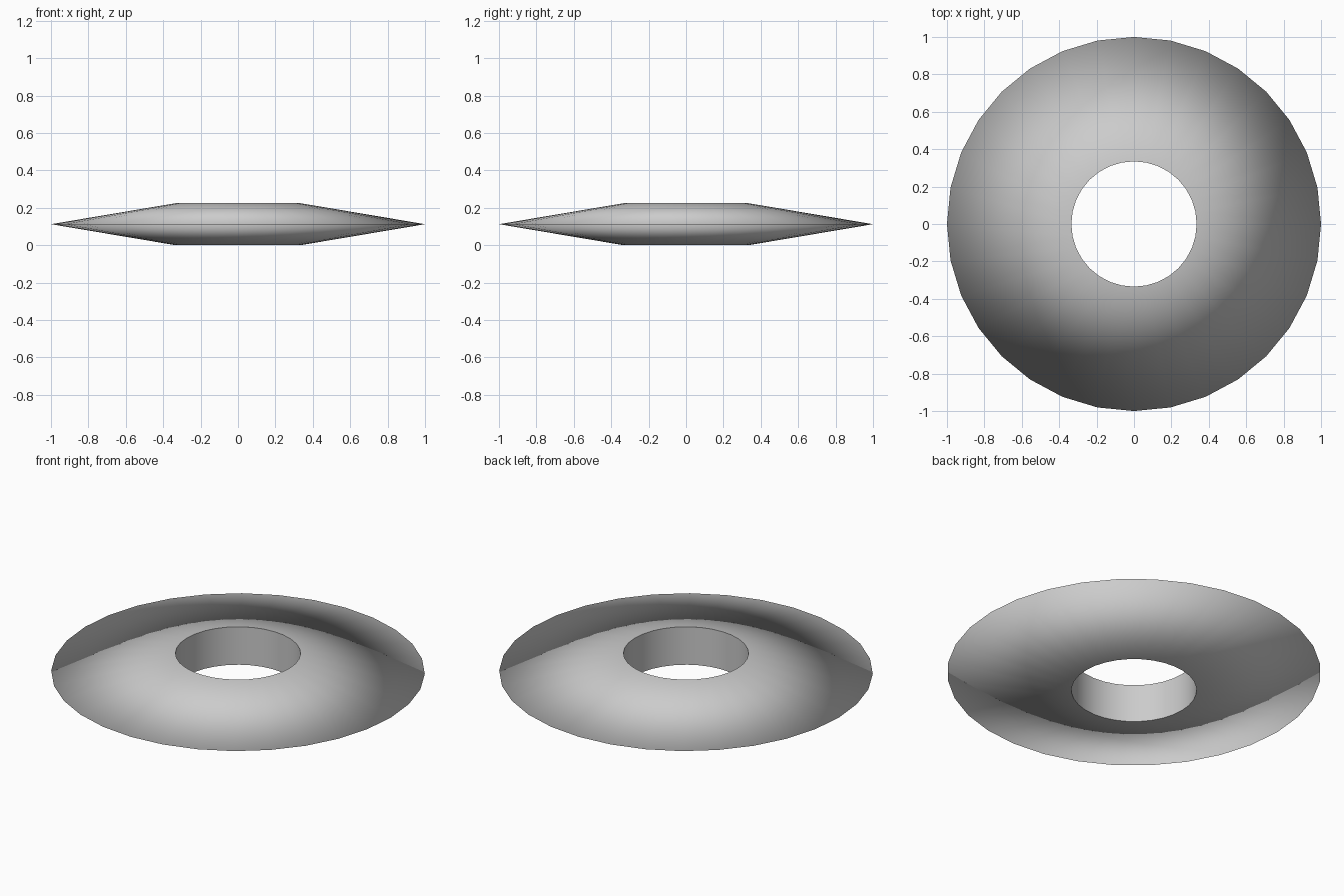
import bpy, bmesh
from math import sin, cos, tau

if "Cube" in bpy.data.objects:
    bpy.data.objects.remove(bpy.data.objects["Cube"])

SIDES = 32
# (radius, height) profile of the ring: bottom lip, outer rim, top lip
PROFILE = [(0.335, 0.0), (1.0, 0.112), (0.335, 0.224)]

bm = bmesh.new()
rings = [[bm.verts.new((r * cos(tau * i / SIDES), r * sin(tau * i / SIDES), z))
          for i in range(SIDES)] for r, z in PROFILE]

# Lower slope, upper slope and hole wall
for a, b in zip(rings, rings[1:] + rings[:1]):
    for i in range(SIDES):
        j = (i + 1) % SIDES
        bm.faces.new((a[i], a[j], b[j], b[i])).smooth = True

# Hole edges stay sharp, the outer rim is shaded smooth
for ring in (rings[0], rings[2]):
    for i in range(SIDES):
        bm.edges.get((ring[i], ring[(i + 1) % SIDES])).smooth = False

bmesh.ops.recalc_face_normals(bm, faces=bm.faces)
mesh = bpy.data.meshes.new("tapered_ring")
bm.to_mesh(mesh)
bm.free()
bpy.context.collection.objects.link(bpy.data.objects.new("tapered_ring", mesh))
